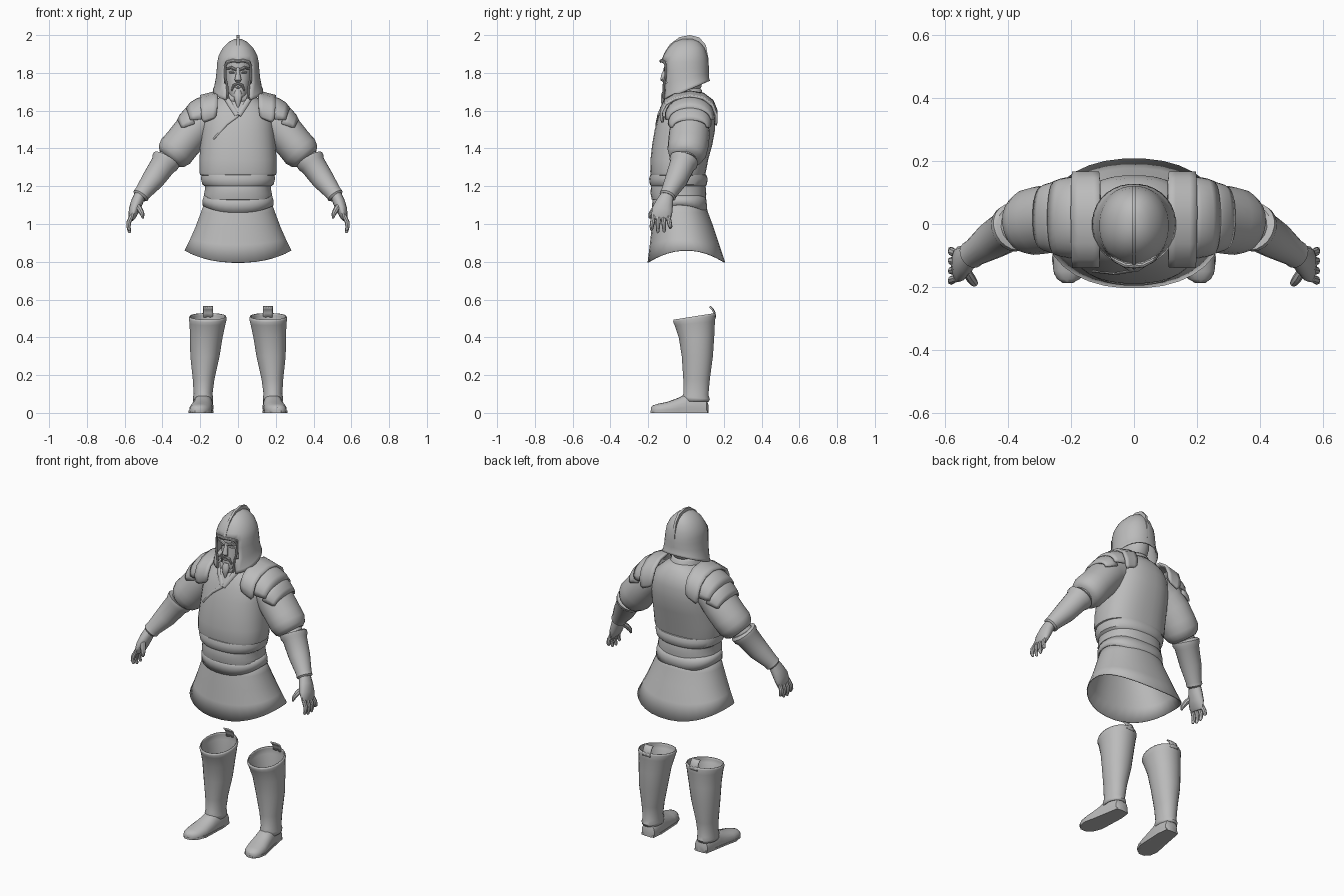
import bpy, bmesh, math
from mathutils import Vector

grey = bpy.data.materials.new("plain grey")
grey.diffuse_color = (0.5, 0.5, 0.5, 1)


def finish(name, bm, mirror=False, thick=0, angle=40):
    bmesh.ops.recalc_face_normals(bm, faces=bm.faces)
    me = bpy.data.meshes.new(name)
    bm.to_mesh(me)
    bm.free()
    me.materials.append(grey)
    o = bpy.data.objects.new(name, me)
    bpy.context.collection.objects.link(o)
    bpy.context.view_layer.objects.active = o
    o.select_set(True)
    bpy.ops.object.shade_smooth_by_angle(angle=math.radians(angle))
    o.select_set(False)
    if thick:
        m = o.modifiers.new("thickness", 'SOLIDIFY')
        m.thickness, m.offset = thick, 0
    if mirror:
        o.modifiers.new("mirror", 'MIRROR')
    return o


def skin(rows, closed=True, cap0=False, cap1=False):
    """Join rows of points with quads."""
    bm = bmesh.new()
    vs = [[bm.verts.new(p) for p in r] for r in rows]
    n = len(vs[0])
    for a, b in zip(vs, vs[1:]):
        for i in range(n if closed else n - 1):
            j = (i + 1) % n
            bm.faces.new((a[i], a[j], b[j], b[i]))
    if cap0:
        bm.faces.new(vs[0])
    if cap1:
        bm.faces.new(vs[-1])
    return bm


def power(v, e):
    return math.copysign(abs(v) ** (2 / e), v)


def body(rings, e=2.3, n=32, cx=0, cap0=False, cap1=False):
    """Stack of rounded rings: z, half width, front y, back y, [tilt, drop, centre x]."""
    rows = []
    for r in rings:
        z, hw, y0, y1, tilt, drop, dx = (list(r) + [0, 0, 0])[:7] if len(r) < 7 else r
        row = []
        for i in range(n):
            a = 2 * math.pi * (i + 0.5) / n - math.pi / 2
            c, s = power(math.cos(a), e), power(math.sin(a), e)
            y = (y0 + y1) / 2 + (y1 - y0) / 2 * s
            row.append((cx + dx + hw * c, y, z + tilt * y - drop * s * s))
        rows.append(row)
    return skin(rows, True, cap0, cap1)


def tube(path, n=16):
    """Tube along a path of x, y, z, radius across, [radius in depth]."""
    pts = [Vector(p[:3]) for p in path]
    rows = []
    for i, p in enumerate(path):
        d = (pts[min(i + 1, len(pts) - 1)] - pts[max(i - 1, 0)]).normalized()
        u = d.cross(Vector((0, 1, 0))).normalized()
        v = d.cross(u)
        ru, rv = p[3], p[-1]
        rows.append([pts[i] + u * ru * math.cos(2 * math.pi * k / n)
                     + v * rv * math.sin(2 * math.pi * k / n) for k in range(n)])
    return skin(rows, True, True, True)


# Skirt, open below, with the hem raised at the sides
finish("skirt", body([(1.13, .17, -.16, .095), (1.06, .195, -.17, .115),
                      (.98, .225, -.18, .145), (.92, .252, -.19, .175, 0, .03),
                      (.86, .282, -.202, .206, 0, .065)], 2.2), thick=.005)

# Lower sash and waist belt
finish("sash", body([(1.10, .187, -.175, .11, 0, .04), (1.125, .186, -.177, .108, 0, .02),
                     (1.15, .178, -.172, .102)], 2.3), thick=.006)
finish("belt", body([(1.125, .172, -.17, .098), (1.13, .179, -.182, .106), (1.16, .18, -.188, .108),
                     (1.19, .174, -.187, .106), (1.20, .176, -.185, .104), (1.21, .19, -.192, .112),
                     (1.24, .197, -.196, .115), (1.26, .194, -.19, .108), (1.268, .18, -.175, .09)],
                    cap0=True, cap1=True))

# Cuirass
finish("cuirass", body([(1.255, .19, -.175, .09), (1.26, .202, -.187, .102), (1.275, .205, -.19, .106),
                        (1.34, .205, -.189, .118), (1.42, .20, -.18, .14), (1.50, .195, -.166, .155),
                        (1.57, .188, -.146, .155), (1.62, .16, -.125, .145), (1.66, .115, -.10, .12),
                        (1.69, .065, -.07, .09)], 2.4, cap0=True, cap1=True), angle=50)

# Collar around the neck and crossed lapels
finish("neck", body([(1.62, .06, -.06, .08), (1.74, .06, -.06, .07)]))
finish("collar", body([(1.63, .092, -.105, .105, -.1), (1.665, .085, -.105, .092, -.1),
                       (1.70, .074, -.09, .08, .1), (1.71, .065, -.08, .07, .1)], 2.1), thick=.008)
finish("lapel", tube([(.075, -.085, 1.685, .012, .006), (.045, -.119, 1.64, .014, .006),
                      (.005, -.148, 1.575, .012, .005)], 8), mirror=True)
finish("chest_seam", tube([(.0, -.148, 1.575, .008, .004), (-.06, -.158, 1.53, .007, .004),
                           (-.13, -.15, 1.45, .006, .004)], 8))

# Head and face
finish("head", body([(1.655, .03, -.115, .0), (1.68, .048, -.118, .03), (1.72, .064, -.112, .08),
                     (1.77, .074, -.108, .09), (1.81, .076, -.104, .09), (1.87, .074, -.105, .08)],
                    2.2, cap0=True, cap1=True))
finish("nose", tube([(0, -.107, 1.825, .010, .008), (0, -.119, 1.79, .012, .012),
                     (0, -.124, 1.765, .018, .013), (0, -.112, 1.752, .012, .008)], 10))
finish("brow", tube([(.006, -.112, 1.815, .007, .008), (.035, -.108, 1.828, .008, .01),
                     (.062, -.09, 1.822, .005, .007)], 8), mirror=True)
finish("eye", tube([(.015, -.104, 1.803, .004, .006), (.03, -.102, 1.804, .008, .007),
                    (.046, -.096, 1.802, .004, .006)], 8), mirror=True)
finish("moustache", tube([(0, -.117, 1.742, .006, .006), (.022, -.116, 1.736, .007, .008),
                          (.034, -.110, 1.705, .004, .005)], 8), mirror=True)
finish("lips", tube([(-.02, -.113, 1.723, .003), (0, -.117, 1.724, .006),
                     (.02, -.113, 1.723, .003)], 8))
finish("goatee", tube([(0, -.112, 1.705, .014, .010), (0, -.118, 1.68, .024, .016),
                       (0, -.122, 1.65, .016, .012), (0, -.122, 1.615, .003, .003)], 10))

# Helmet shell with a face opening
bm = body([(1.705, .130, -.128, .124, .42), (1.72, .123, -.125, .12, .4), (1.77, .114, -.125, .117, .25),
           (1.82, .109, -.128, .117, .1), (1.858, .106, -.126, .114), (1.89, .099, -.115, .109),
           (1.93, .078, -.092, .095), (1.96, .048, -.06, .07), (1.975, .018, -.02, .035)], 2.1,
          cap1=True)
bmesh.ops.delete(bm, geom=[f for f in bm.faces if f.calc_center_median().y < 0
                           and abs(f.calc_center_median().x) < .066
                           and f.calc_center_median().z < 1.855], context='FACES')
finish("helmet", bm, thick=.008, angle=50)

# Raised frame around the opening
finish("helmet_brim", tube([(0, -.133, 1.862, .009, .008), (.03, -.13, 1.864, .009, .008),
                            (.058, -.114, 1.856, .009, .008), (.068, -.107, 1.835, .007, .006),
                            (.068, -.109, 1.78, .006, .006), (.058, -.117, 1.735, .006, .006),
                            (.052, -.121, 1.665, .006, .006)], 8), mirror=True)

# Crest along the middle of the helmet
crest = [(-.13, 1.868), (-.115, 1.905), (-.085, 1.952), (-.035, 1.989), (.02, 2.0), (.07, 1.988),
         (.105, 1.948), (.12, 1.87), (.121, 1.80), (.10, 1.80), (.0, 1.87)]
finish("crest", skin([[(x, y, z) for y, z in crest] for x in (-.007, .007)], True, True, True))

# Shoulder straps, rounded at both ends
strap = [(-.122, 1.55, .026), (-.128, 1.562, .038), (-.132, 1.60, .043), (-.108, 1.645, .044),
         (-.06, 1.673, .045), (.02, 1.688, .046), (.09, 1.677, .046), (.14, 1.64, .045),
         (.16, 1.59, .043), (.16, 1.55, .038), (.156, 1.535, .026)]
finish("shoulder_strap", skin([[(.153 + s * w, y, z - .012 * s) for s in (-1, -.5, 0, .5, 1)]
                               for y, z, w in strap], False), True, .014)


# Layered shoulder plates
def plate(name, ribs):
    rows = []
    for x, ry, base, top in ribs:
        rows.append([(x - .02 * (1 - math.sin(a)), .02 + ry * math.cos(a),
                      base + (top - base) * power(math.sin(a), 2.3))
                     for a in [math.pi * k / 14 for k in range(15)]])
    finish(name, skin(rows, False), True, .01)


plate("upper_shoulder_plate", [(.175, .128, 1.565, 1.672), (.215, .126, 1.555, 1.662),
                               (.25, .120, 1.55, 1.64), (.272, .112, 1.55, 1.612)])
plate("lower_shoulder_plate", [(.25, .112, 1.53, 1.625), (.28, .108, 1.52, 1.605),
                               (.305, .10, 1.51, 1.575), (.318, .09, 1.51, 1.55)])

# Puffed sleeves, elbows and bracers
finish("sleeve", tube([(.14, .02, 1.56, .09), (.20, .02, 1.535, .10), (.25, .018, 1.48, .10, .108),
                       (.30, .012, 1.42, .098, .108), (.33, .006, 1.385, .100, .105),
                       (.352, .0, 1.36, .088, .092), (.365, -.002, 1.345, .068, .07)], 20),
       mirror=True, angle=50)
finish("elbow", tube([(.35, 0, 1.36, .06), (.40, -.02, 1.31, .06)]), mirror=True)
finish("bracer", tube([(.376, -.008, 1.345, .066), (.379, -.009, 1.34, .077), (.388, -.015, 1.325, .076),
                       (.397, -.02, 1.312, .068), (.45, -.052, 1.235, .060), (.505, -.09, 1.165, .044),
                       (.515, -.097, 1.15, .045), (.52, -.10, 1.143, .036)], 20), mirror=True)

# Hands
finish("palm", tube([(.518, -.098, 1.155, .03, .034), (.535, -.112, 1.115, .032, .046),
                     (.55, -.125, 1.075, .029, .056), (.562, -.132, 1.035, .019, .054),
                     (.565, -.134, 1.022, .01, .046)], 14), mirror=True)
for k, low in enumerate((.965, .952, .955, .975)):
    y0, y1 = -.172 + k * .026, -.182 + k * .033
    finish("finger_%d" % (k + 1),
           tube([(.562, y0, 1.045, .012), (.578, (y0 + y1) / 2, 1.01, .013),
                 (.580, y1, .985, .011), (.574, y1, low + .005, .008), (.572, y1, low, .003)], 8),
           mirror=True)
finish("thumb", tube([(.535, -.145, 1.10, .014), (.518, -.172, 1.075, .015),
                      (.506, -.188, 1.05, .012), (.503, -.193, 1.03, .005)], 8), mirror=True)

# Boots: open shaft, foot and small rear tab
finish("boot_shaft", body([(.06, .050, -.015, .118, 0, 0, .185), (.085, .051, -.018, .124, -.1, 0, .185),
                           (.105, .047, -.010, .116, -.1, 0, .185), (.18, .055, -.012, .124, 0, 0, .182),
                           (.30, .075, -.020, .140, 0, 0, .175), (.40, .084, -.036, .147, 0, 0, .168),
                           (.47, .093, -.058, .151, .1, 0, .161), (.492, .098, -.066, .156, .16, 0, .16),
                           (.503, .094, -.064, .153, .16, 0, .16)], 2.1, 24), True, .006)
rows = []
for y, cx, hw, top in [(.118, .178, .026, .045), (.108, .178, .042, .075), (.06, .18, .050, .10),
                       (.0, .185, .052, .10), (-.04, .19, .055, .08), (-.10, .198, .060, .058),
                       (-.15, .204, .052, .048), (-.175, .208, .036, .040), (-.186, .21, .016, .028)]:
    rows.append([(cx + hw * power(math.cos(a), 2.4), y,
                  max(0, top * (.3 + .7 * power(math.sin(a), 2.2))))
                 for a in [2 * math.pi * k / 20 for k in range(20)]])
finish("boot_foot", skin(rows, True, True, True), True)
finish("boot_sole", skin([[(cx + hw * s, y, z) for s, z in ((-1, 0), (1, 0), (1, .012), (-1, .012))]
                          for y, cx, hw in ((.115, .178, .04), (.05, .18, .05), (-.04, .19, .056),
                                            (-.11, .199, .062), (-.16, .205, .048),
                                            (-.187, .21, .018))], True, True, True), True)
finish("boot_tab", skin([[(x, y - .15 * abs(x - .158), z) for x in (.132, .145, .158, .171, .184)]
                         for y, z in ((.156, .505), (.152, .53), (.142, .55), (.128, .562))], False),
       True, .008)
